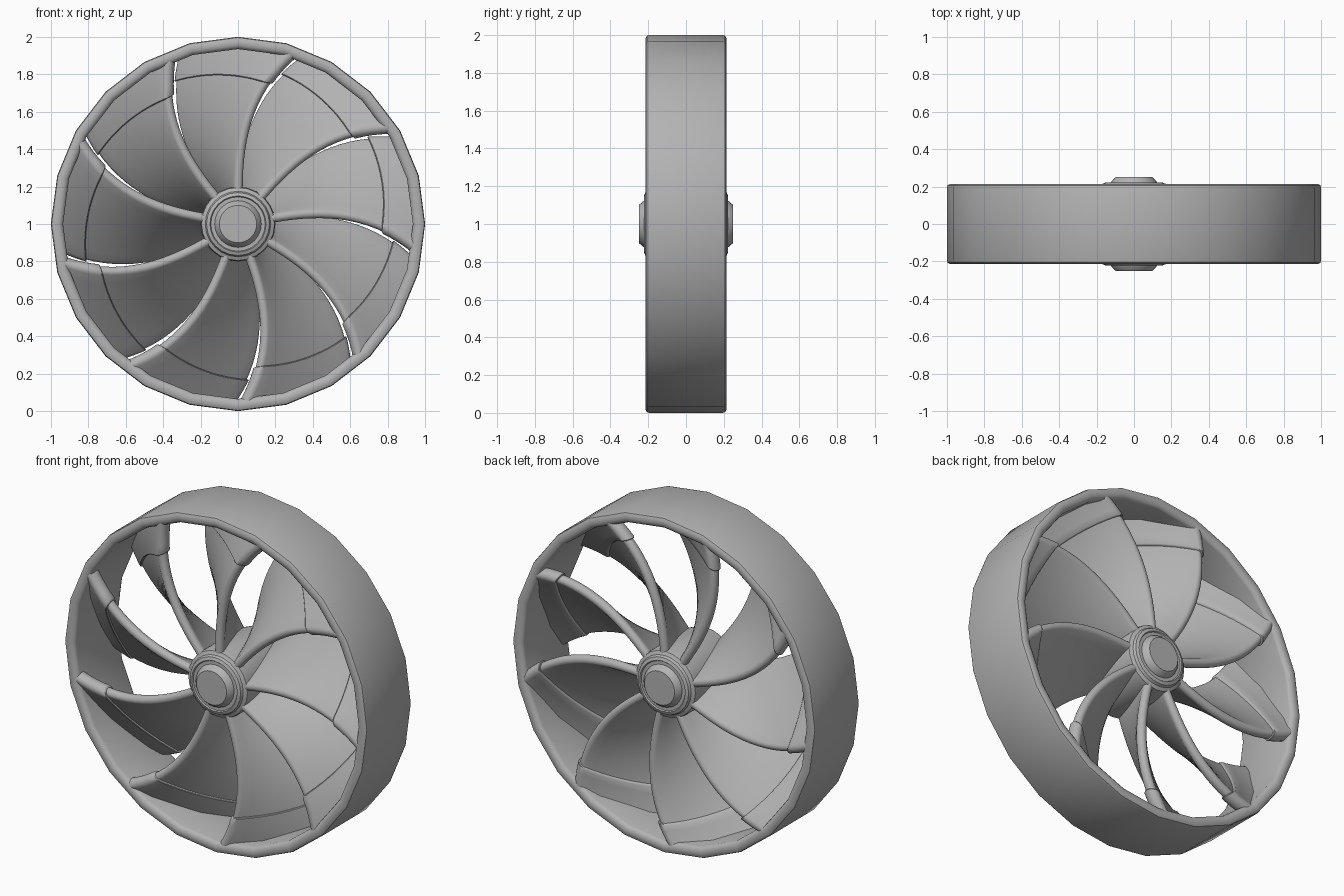
import bpy, bmesh
from math import sin, cos, pi, radians
from mathutils import Vector

cube = bpy.data.objects.get("Cube")
if cube:
    bpy.data.objects.remove(cube)

metal = bpy.data.materials.new("grey_metal")
metal.use_nodes = True
grey = (0.45, 0.45, 0.45, 1)
metal.diffuse_color = grey
metal.node_tree.nodes["Principled BSDF"].inputs["Base Color"].default_value = grey

CENTRE = (0, 0, 1)
BLADES = 9


def finish(bm, name, angle=35):
    """Turn a bmesh into a smooth-shaded object at the wheel centre."""
    bmesh.ops.recalc_face_normals(bm, faces=bm.faces)
    mesh = bpy.data.meshes.new(name)
    bm.to_mesh(mesh)
    bm.free()
    mesh.materials.append(metal)
    obj = bpy.data.objects.new(name, mesh)
    bpy.context.collection.objects.link(obj)
    obj.location = CENTRE
    bpy.ops.object.select_all(action='DESELECT')
    obj.select_set(True)
    bpy.context.view_layer.objects.active = obj
    bpy.ops.object.shade_smooth_by_angle(angle=radians(angle))
    return obj


def bridge(bm, a, b):
    n = len(a)
    for i in range(n):
        j = (i + 1) % n
        bm.faces.new((a[i], a[j], b[j], b[i]))


def lathe(name, profile, sides, closed):
    """Spin (radius, y) points about the y axis."""
    bm = bmesh.new()
    rings = []
    for r, y in profile:
        rings.append([bm.verts.new((r * sin(2 * pi * i / sides), y,
                                    r * cos(2 * pi * i / sides)))
                      for i in range(sides)])
    for a, b in zip(rings, rings[1:]):
        bridge(bm, a, b)
    if closed:
        bridge(bm, rings[-1], rings[0])
    else:
        bm.faces.new(rings[0])
        bm.faces.new(rings[-1])
    return finish(bm, name)


def both_ends(half):
    """Mirror a front profile to the back."""
    return half + [(r, -y) for r, y in reversed(half)]


# Outer rim with softly rounded lips
lip = [(0.935, -0.19), (0.94, -0.203), (0.953, -0.212), (0.968, -0.215),
       (0.985, -0.213), (0.996, -0.207), (1.0, -0.195)]
lathe("outer_rim", lip + [(r, -y) for r, y in reversed(lip)], 24, True)

# Stepped hub with a cap at each end
lathe("hub", both_ends([(0.1, -0.25), (0.12, -0.228), (0.125, -0.215),
                        (0.145, -0.215), (0.15, -0.222), (0.168, -0.215),
                        (0.175, -0.2), (0.195, -0.19), (0.2, -0.165)]), 24, False)

# Blade surface: r runs outward, u runs from front edge to back edge
SPAN = radians(34)
DEPTH = 0.17


def surface(r, u):
    sweep = radians(16) * (max(r - 0.2, 0) / 0.72) ** 1.7
    a = sweep - SPAN * u
    return Vector((r * sin(a), DEPTH * (2 * u - 1), r * cos(a)))


def half_section(steps=10, arc=5):
    """Half of a slab section with round edges: (u, along, across)."""
    pts = [(0, -cos(pi / 2 * k / arc), sin(pi / 2 * k / arc)) for k in range(arc + 1)]
    pts += [(i / steps, 0, 1) for i in range(1, steps)]
    pts += [(1, sin(pi / 2 * k / arc), cos(pi / 2 * k / arc)) for k in range(arc + 1)]
    return pts


def slab(bm, stations):
    """Skin sections; each station gives r as a function of u, and half thickness."""
    half = half_section()
    m = len(half)
    section = half + [(u, t, -n) for u, t, n in reversed(half[1:-1])]
    rings = []
    for radius, h in stations:
        ring = []
        for u, t, n in section:
            r = radius(u)
            p = surface(r, u)
            along = (surface(r, u + 0.01) - surface(r, u - 0.01)).normalized()
            radial = Vector((p.x, 0, p.z)).normalized()
            across = along.cross(radial).normalized()
            ring.append(bm.verts.new(p + h * (t * along + n * across)))
        rings.append(ring)
    for a, b in zip(rings, rings[1:]):
        bridge(bm, a, b)
    # Close both ends with strips across the thickness
    size = 2 * m - 2
    for ring in (rings[0], rings[-1]):
        for i in range(m - 1):
            ids = dict.fromkeys((i, i + 1, (size - i - 1) % size, (size - i) % size))
            bm.faces.new([ring[k] for k in ids])


def constant(r):
    return lambda u: r


def slanted(extra, blend):
    return lambda u: (0.77 + 0.06 * u + extra) * (1 - blend) + 0.955 * blend


# Blade body and its thicker tip sleeve
bm = bmesh.new()
COUNT = 16
slab(bm, [(constant(0.15 + 0.79 * i / COUNT), 0.025 + 0.005 * i / COUNT)
          for i in range(COUNT + 1)])
slab(bm, [(slanted(0, 0), 0.028), (slanted(0.002, 0), 0.038)]
     + [(slanted(0.006, k / 4), 0.041) for k in range(5)])
blade = finish(bm, "blade_1")

# Repeat the blade around the hub
for i in range(1, BLADES):
    copy = blade.copy()
    copy.name = f"blade_{i + 1}"
    copy.rotation_euler.y = 2 * pi * i / BLADES
    bpy.context.collection.objects.link(copy)
